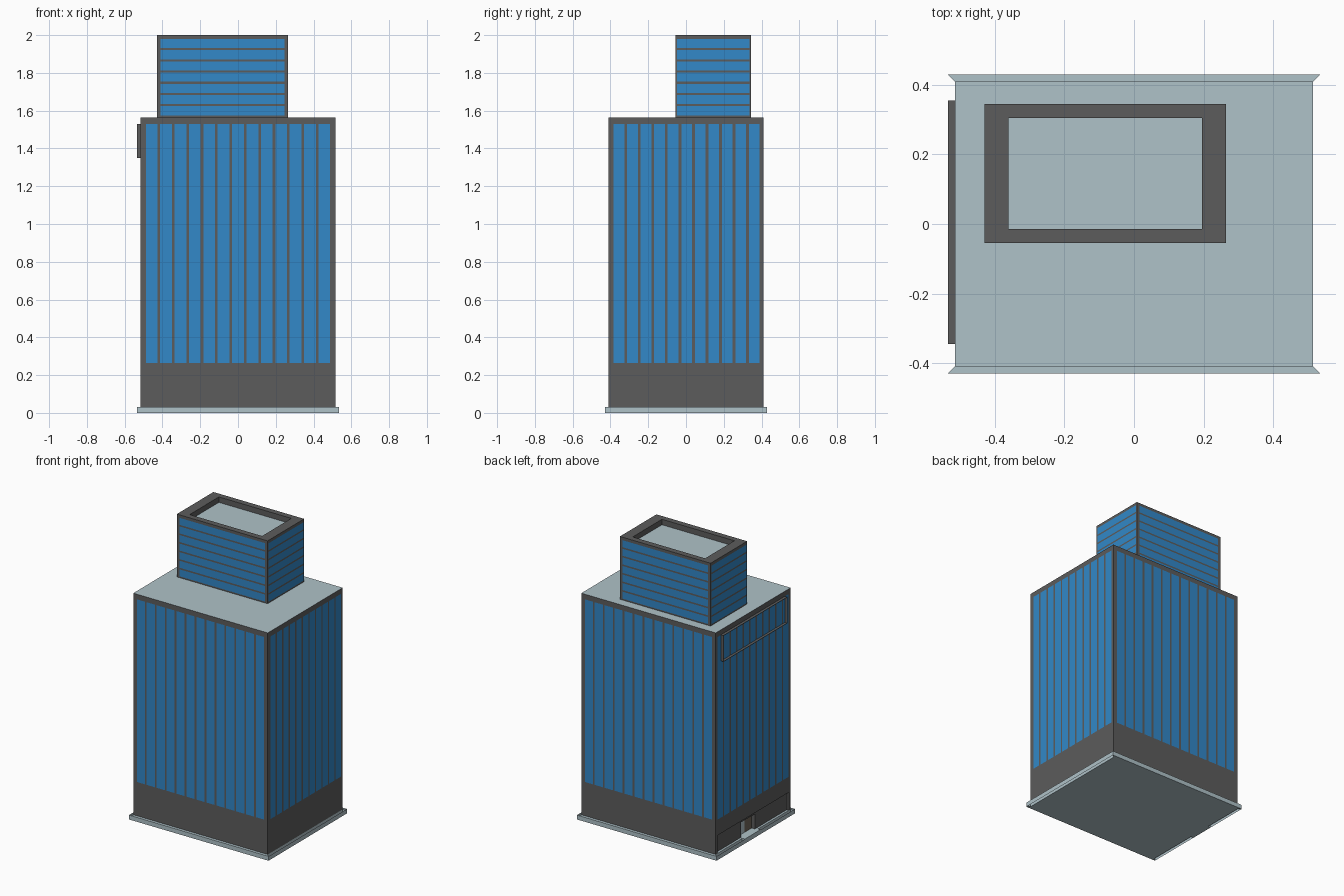
import bpy, bmesh

if "Cube" in bpy.data.objects:
    bpy.data.objects.remove(bpy.data.objects["Cube"])


def material(name, rgb):
    m = bpy.data.materials.new(name)
    m.diffuse_color = (*rgb, 1)
    m.use_nodes = True
    m.node_tree.nodes["Principled BSDF"].inputs["Base Color"].default_value = m.diffuse_color
    return m


DARK = material("dark_cladding", (0.107, 0.107, 0.107))
GLASS = material("blue_glass", (0.032, 0.246, 0.578))
PALE = material("pale_concrete", (0.43, 0.54, 0.58))
BROWN = material("door_brown", (0.16, 0.13, 0.10))


def mesh_object(name, verts, faces, *mats):
    me = bpy.data.meshes.new(name)
    me.from_pydata(verts, [], faces)
    for m in mats:
        me.materials.append(m)
    ob = bpy.data.objects.new(name, me)
    bpy.context.collection.objects.link(ob)
    return ob


def box(name, x, y, z, *mats, skip=()):
    verts = [(a, b, c) for c in z for b in y for a in x]
    faces = {"bottom": (0, 2, 3, 1), "top": (4, 5, 7, 6), "front": (0, 1, 5, 4),
             "back": (2, 6, 7, 3), "left": (0, 4, 6, 2), "right": (1, 3, 7, 5)}
    return mesh_object(name, verts, [f for k, f in faces.items() if k not in skip], *mats)


def cut(target, x, y, z):
    cutter = box("cutter", x, y, z, DARK)
    cutter.hide_render = True
    mod = target.modifiers.new("cut", "BOOLEAN")
    mod.operation, mod.solver, mod.object = "DIFFERENCE", "EXACT", cutter
    bpy.context.view_layer.objects.active = target
    bpy.ops.object.modifier_apply(modifier=mod.name)
    bpy.data.objects.remove(cutter)


def spans(lo, hi, count, gap):
    w = (hi - lo - gap * (count - 1)) / count
    return [(lo + i * (w + gap), lo + i * (w + gap) + w) for i in range(count)]


def glazing(name, rects, axis, pos, sign):
    # flat panes on a wall facing +/- the given axis; each rect is (u range, z range)
    verts, faces = [], []
    p = pos + sign * 0.001
    for (u0, u1), (z0, z1) in rects:
        quad = [(u0, z0), (u1, z0), (u1, z1), (u0, z1)]
        if (axis == "y") == (sign > 0):
            quad.reverse()
        n = len(verts)
        verts += [(p, u, z) if axis == "x" else (u, p, z) for u, z in quad]
        faces.append((n, n + 1, n + 2, n + 3))
    mesh_object(name, verts, faces, GLASS)


# Plinth: mitred ledges front and back, open slots along both sides
verts = [(sx * x, sy * y, z) for z in (0, 0.03) for x, y in ((0.535, 0.43), (0.515, 0.41))
         for sx, sy in ((-1, -1), (1, -1), (1, 1), (-1, 1))]
mesh_object("plinth", verts, [
    (0, 1, 9, 8), (1, 2, 10, 9), (2, 3, 11, 10), (3, 0, 8, 11),
    (8, 9, 13, 12), (10, 11, 15, 14), (0, 4, 5, 1), (2, 6, 7, 3),
    (4, 7, 6, 5), (5, 6, 14, 13), (7, 4, 12, 15)], PALE)

# Main block with pale roof and a shallow entrance recess on the left
body = box("main_block", (-0.515, 0.515), (-0.41, 0.41), (0.03, 1.565), DARK, PALE)
body.data.polygons[1].material_index = 1
cut(body, (-0.6, -0.50), (-0.39, 0.39), (-0.1, 0.155))
cut(body, (-0.6, -0.46), (-0.04, 0.11), (-0.1, 0.135))

# Vertical window strips on all four walls
front = [(s, (0.265, 1.53)) for s in spans(-0.488, 0.488, 13, 0.014)]
side = [(s, (0.265, 1.53)) for s in spans(-0.383, 0.39, 11, 0.0145)]
for sign, label in ((-1, "front"), (1, "back")):
    glazing(label + "_windows", front, "y", sign * 0.41, sign)
for sign, label in ((-1, "left"), (1, "right")):
    glazing(label + "_windows", side, "x", sign * 0.515, sign)

# Entrance floor, step and doors
box("entrance_floor", (-0.515, -0.455), (-0.39, 0.39), (0.02, 0.031), PALE)
box("entrance_step", (-0.535, -0.50), (-0.05, 0.12), (0.0, 0.032), PALE)
box("glass_door", (-0.475, -0.46), (0.04, 0.11), (0.031, 0.135), PALE)
box("solid_door", (-0.475, -0.46), (-0.04, 0.04), (0.031, 0.135), BROWN)

# Open sign frame high on the left wall
box("sign_frame", (-0.535, -0.515), (-0.345, 0.355), (1.35, 1.53), DARK, skip=("left", "right"))

# Rooftop tower with sunken roof
tower = box("roof_tower", (-0.43, 0.265), (-0.055, 0.345), (1.565, 2.0), DARK)
cut(tower, (-0.36, 0.195), (-0.015, 0.305), (1.96, 2.1))
box("tower_roof", (-0.36, 0.195), (-0.015, 0.305), (1.95, 1.962), PALE)

# Horizontal window bands on the tower
rows = spans(1.575, 1.98, 7, 0.011)
for pos, sign, label in ((-0.055, -1, "front"), (0.345, 1, "back")):
    glazing("tower_" + label + "_windows", [((-0.41, 0.246), r) for r in rows], "y", pos, sign)
for pos, sign, label in ((-0.43, -1, "left"), (0.265, 1, "right")):
    glazing("tower_" + label + "_windows", [((-0.047, 0.337), r) for r in rows], "x", pos, sign)
